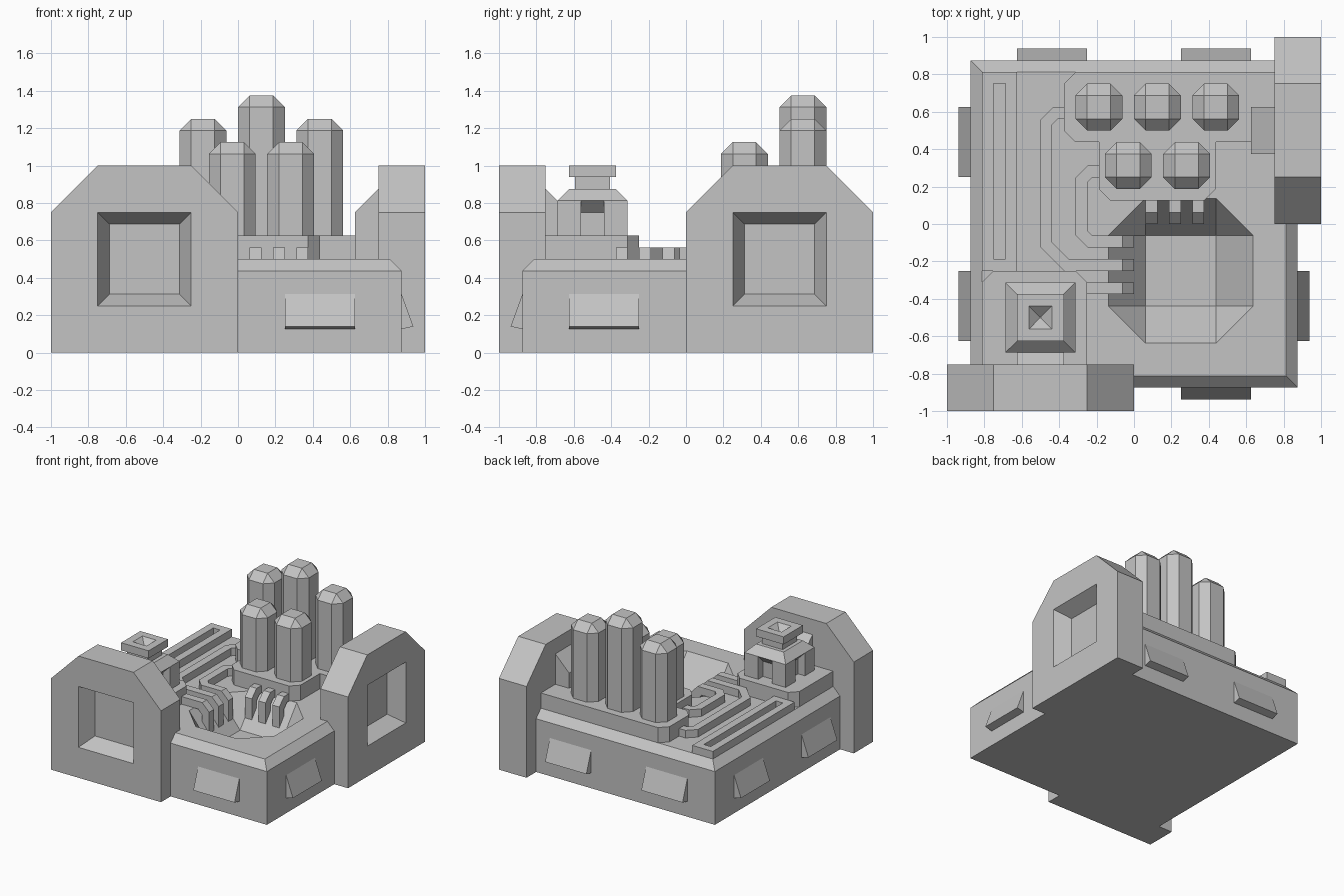
import bpy, bmesh, math
from mathutils import Matrix, Vector

if "Cube" in bpy.data.objects:
    bpy.data.objects.remove(bpy.data.objects["Cube"])

grey = bpy.data.materials.new("plain grey")
grey.use_nodes = True
grey.diffuse_color = (0.55, 0.55, 0.55, 1)
grey.node_tree.nodes["Principled BSDF"].inputs["Base Color"].default_value = grey.diffuse_color
U = 0.0625  # module all sizes are based on
SIDE = Matrix.Rotation(math.pi / 2, 4, 'X')   # profile (u, z), extruded towards -y


def spin(deg):
    return Matrix.Rotation(math.radians(deg), 4, 'Z')


def finish(name, bm, matrix=Matrix()):
    bm.transform(matrix)
    bmesh.ops.recalc_face_normals(bm, faces=bm.faces)
    mesh = bpy.data.meshes.new(name)
    bm.to_mesh(mesh)
    bm.free()
    mesh.materials.append(grey)
    ob = bpy.data.objects.new(name, mesh)
    bpy.context.collection.objects.link(ob)
    return ob


def prism(name, pts, low, high, matrix=Matrix()):
    """Extrude a flat outline from low to high."""
    bm = bmesh.new()
    face = bm.faces.new([bm.verts.new((x, y, low)) for x, y in pts])
    out = bmesh.ops.extrude_face_region(bm, geom=[face])
    moved = [v for v in out["geom"] if isinstance(v, bmesh.types.BMVert)]
    bmesh.ops.translate(bm, verts=moved, vec=(0, 0, high - low))
    return finish(name, bm, matrix)


def hull(name, rings, matrix=Matrix()):
    """Convex solid through rings of (half flat, half width, z)."""
    bm = bmesh.new()
    for a, b, z in rings:
        corners = {(sx * p, sy * q) for sx in (-1, 1) for sy in (-1, 1)
                   for p, q in ((a, b), (b, a))}
        for x, y in sorted(corners):
            bm.verts.new((x, y, z))
    bmesh.ops.convex_hull(bm, input=bm.verts)
    bmesh.ops.dissolve_limit(bm, angle_limit=0.01, verts=bm.verts, edges=bm.edges)
    return finish(name, bm, matrix)


def square(name, rings, matrix=Matrix()):
    return hull(name, [(h, h, z) for h, z in rings], matrix)


def rect(x0, x1, y0, y1):
    return [(x0, y0), (x1, y0), (x1, y1), (x0, y1)]


def cut(ob, cutter):
    mod = ob.modifiers.new("cut", 'BOOLEAN')
    mod.operation, mod.solver, mod.object = 'DIFFERENCE', 'EXACT', cutter
    bpy.context.view_layer.objects.active = ob
    bpy.ops.object.modifier_apply(modifier=mod.name)
    bpy.data.objects.remove(cutter)


def channel(name, path):
    """Square raised strip following a path on the deck."""
    pts = [Vector(p) for p in path]
    left, right = [], []
    for i, p in enumerate(pts):
        d0 = (p - pts[max(i - 1, 0)]).normalized()
        d1 = (pts[min(i + 1, len(pts) - 1)] - p).normalized()
        d = (d0 + d1).normalized()
        ref = d1 if d1.length else d0
        n = Vector((-d.y, d.x)) * (U / 2 / d.dot(ref))
        left.append(p + n)
        right.append(p - n)
    prism(name, left + right[::-1], 0.5, 0.5 + U)


# Base with bevelled deck and octagonal pit
base = square("base", [(0.875, 0), (0.875, 0.4375), (0.8125, 0.5)])
pit = hull("pit_cutter", [(0.1875, 0.4375, 0.5 + U), (0.1875, 0.375, 0.5),
                          (0.1875, 0.3125, 0.4375), (0.1875, 0.1875, 0.25)],
           Matrix.Translation((0.25, -0.25, 0)))
cut(base, pit)

# Two framed walls with tapered window recesses and back buttresses
for name, place in (("front", Matrix.Translation((-0.5, 0, 0))),
                    ("right", Matrix.Translation((0, 0.5, 0)) @ spin(90))):
    wall = prism(name + "_wall", [(-0.5, 0), (0.5, 0), (0.5, 0.75), (0.25, 1),
                                  (-0.25, 1), (-0.5, 0.75)], 0.75, 1, place @ SIDE)
    recess = square(name + "_recess_cutter", [(0.1875, 0.875), (0.25, 1), (0.26, 1.02)],
                    place @ SIDE @ Matrix.Translation((0, 0.5, 0)))
    cut(wall, recess)
    prism(name + "_buttress", [(0.75, 0.5), (0.75, 0.875), (0.625, 0.75), (0.625, 0.5)],
          -0.125, 0.125, place @ spin(-90) @ SIDE)

# Wedge vents around the base
VENT = [(0.87, 0.3125), (0.875, 0.3125), (0.9375, 0.14), (0.875, 0.125), (0.87, 0.125)]
for side, turn, offsets in (("front", -90, (0.4375,)), ("right", 0, (-0.4375,)),
                            ("back", 90, (-0.4375, 0.4375)), ("left", 180, (-0.4375, 0.4375))):
    for i, c in enumerate(offsets):
        prism(f"{side}_vent_{i}", VENT, -c - 0.1875, -c + 0.1875, spin(turn) @ SIDE)

# Stepped platform carrying the columns
prism("column_platform", [
    (0.75, 0.8125), (-0.3125, 0.8125), (-0.375, 0.75), (-0.375, 0.5), (-0.3125, 0.4375),
    (-0.1875, 0.4375), (-0.1875, 0.1875), (-0.125, 0.125), (0.375, 0.125),
    (0.4375, 0.1875), (0.4375, 0.4375), (0.75, 0.4375)], 0.5, 0.625)
for i, (x, y, top) in enumerate([(-0.1875, 0.625, 1.25), (0.125, 0.625, 1.375),
                                 (0.4375, 0.625, 1.25), (-0.03125, 0.3125, 1.125),
                                 (0.28125, 0.3125, 1.125)]):
    hull(f"column_{i}", [(U, 2 * U, 0.6), (U, 2 * U, top - U), (U, U, top)],
         Matrix.Translation((x, y, 0)))

# Slotted bar along the left edge
bar = prism("slotted_bar", rect(-0.8125, -0.625, -0.25, 0.8125), 0.5, 0.5 + U)
cut(bar, prism("slot_cutter", rect(-0.75, -0.6875, -0.1875, 0.75), 0.49, 0.7))

# Tower plinth
prism("tower_plinth", [(-0.8125, -0.75), (-0.25, -0.75), (-0.25, -0.3125), (-0.3125, -0.25),
                       (-0.75, -0.25), (-0.8125, -0.3125)], 0.5, 0.625)

# Tower with a notch in each side, neck and hollow cap
spot = Matrix.Translation((-0.5, -0.5, 0))
tower = square("tower", [(0.1875, 0.6), (0.1875, 0.8125), (0.125, 0.875)], spot)
for k in range(4):
    notch = prism("notch_cutter", [(0.125, 0.625), (0.25, 0.625), (0.25, 0.8125),
                                   (0.1875, 0.8125), (0.125, 0.75)],
                  -U, U, spot @ spin(90 * k) @ SIDE)
    cut(tower, notch)
square("tower_neck", [(0.094, 0.87), (0.094, 0.9375)], spot)
cap = square("tower_cap", [(0.125, 0.9375), (0.125, 1)], spot)
cut(cap, square("cap_cutter", [(0.002, 0.945), (U, 1), (U + 0.01, 1.01)], spot))

# Raised strips over the deck
channel("outer_strip", [(-0.36, 0.594), (-0.42, 0.594), (-0.469, 0.545), (-0.469, -0.11),
                        (-0.36, -0.219), (-0.1, -0.219)])
channel("inner_strip", [(-0.17, 0.281), (-0.235, 0.281), (-0.281, 0.235), (-0.281, -0.047),
                        (-0.235, -0.094), (-0.1, -0.094)])
channel("plinth_strip", [(-0.26, -0.344), (-0.1, -0.344)])

# Ribs bending down into the pit from the left and the back
RIB = [(-0.13, 0.5), (-0.13, 0.5625), (-0.0625, 0.5625), (0, 0.5), (0, 0.25),
       (-0.0625, 0.25), (-0.0625, 0.46), (-0.1, 0.5)]
for i in range(3):
    y = -0.094 - 0.125 * i
    prism(f"left_rib_{i}", RIB, -y - U / 2, -y + U / 2, SIDE)
    x = 0.094 + 0.125 * i
    prism(f"back_rib_{i}", RIB, -x - U / 2, -x + U / 2, spin(-90) @ SIDE)
